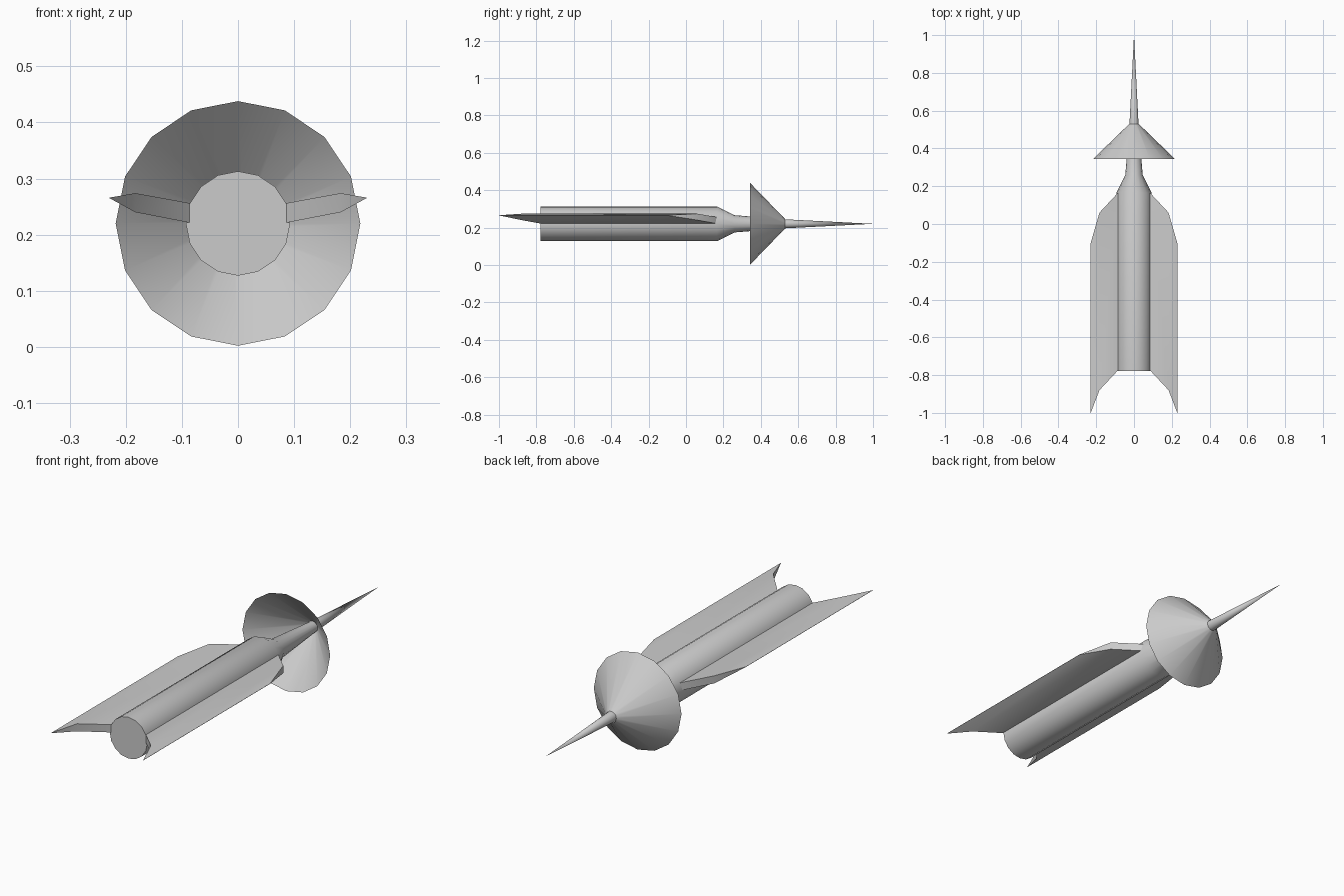
import bpy, bmesh, math

cube = bpy.data.objects.get("Cube")
if cube:
    bpy.data.objects.remove(cube)

AXIS_Z = 0.22
SIDES = 16

grey = bpy.data.materials.new("plain_grey")
grey.use_nodes = True
colour = (0.6, 0.6, 0.6, 1)
grey.diffuse_color = colour
grey.node_tree.nodes["Principled BSDF"].inputs["Base Color"].default_value = colour


def finish(name, bm, recalc=True):
    """Turn a bmesh into a shaded, coloured object."""
    if recalc:
        bmesh.ops.recalc_face_normals(bm, faces=bm.faces)
    mesh = bpy.data.meshes.new(name)
    bm.to_mesh(mesh)
    bm.free()
    mesh.materials.append(grey)
    obj = bpy.data.objects.new(name, mesh)
    bpy.context.collection.objects.link(obj)
    bpy.ops.object.select_all(action='DESELECT')
    obj.select_set(True)
    bpy.context.view_layer.objects.active = obj
    bpy.ops.object.shade_smooth_by_angle(angle=math.radians(30))
    return obj


def lathe(name, profile, cap_start=False):
    """Revolve (y, radius) points around the long axis; radius 0 is a tip."""
    bm = bmesh.new()
    rings = []
    for y, r in profile:
        if r == 0:
            rings.append([bm.verts.new((0, y, AXIS_Z))] * SIDES)
            continue
        angles = [math.tau * i / SIDES for i in range(SIDES)]
        rings.append([bm.verts.new((r * math.sin(a), y, AXIS_Z + r * math.cos(a)))
                      for a in angles])
    for a, b in zip(rings, rings[1:]):
        for i in range(SIDES):
            j = (i + 1) % SIDES
            corners = list(dict.fromkeys((a[i], a[j], b[j], b[i])))
            bm.faces.new(corners)
    if cap_start:
        bm.faces.new(rings[0][::-1])
    return finish(name, bm, recalc=cap_start)


def fin(name, side):
    """Swept wing: stations of (x, bottom z, top z, rear y, front y)."""
    stations = [(0.085, 0.221, 0.256, -0.775, 0.165),
                (0.183, 0.240, 0.274, -0.88, 0.06),
                (0.229, 0.265, 0.266, -1.0, -0.10)]
    bm = bmesh.new()
    loops = []
    for x, low, high, rear, front in stations:
        loops.append([bm.verts.new((side * x, y, z)) for y, z in
                      ((rear, low), (front, low), (front, high), (rear, high))])
    for a, b in zip(loops, loops[1:]):
        for i in range(4):
            j = (i + 1) % 4
            bm.faces.new((a[i], a[j], b[j], b[i]))
    bm.faces.new(loops[0])
    bm.faces.new(loops[-1])
    return finish(name, bm)


# Barrel with tapered neck running on into the needle
lathe("body", [(-0.777, 0.093), (0.165, 0.093), (0.26, 0.046),
               (0.53, 0.024), (1.0, 0)], cap_start=True)

# Hollow cone, open towards the barrel
lathe("cone_shield", [(0.53, 0.025), (0.343, 0.218)][::-1])

# Side fins
fin("left_fin", 1)
fin("right_fin", -1)
